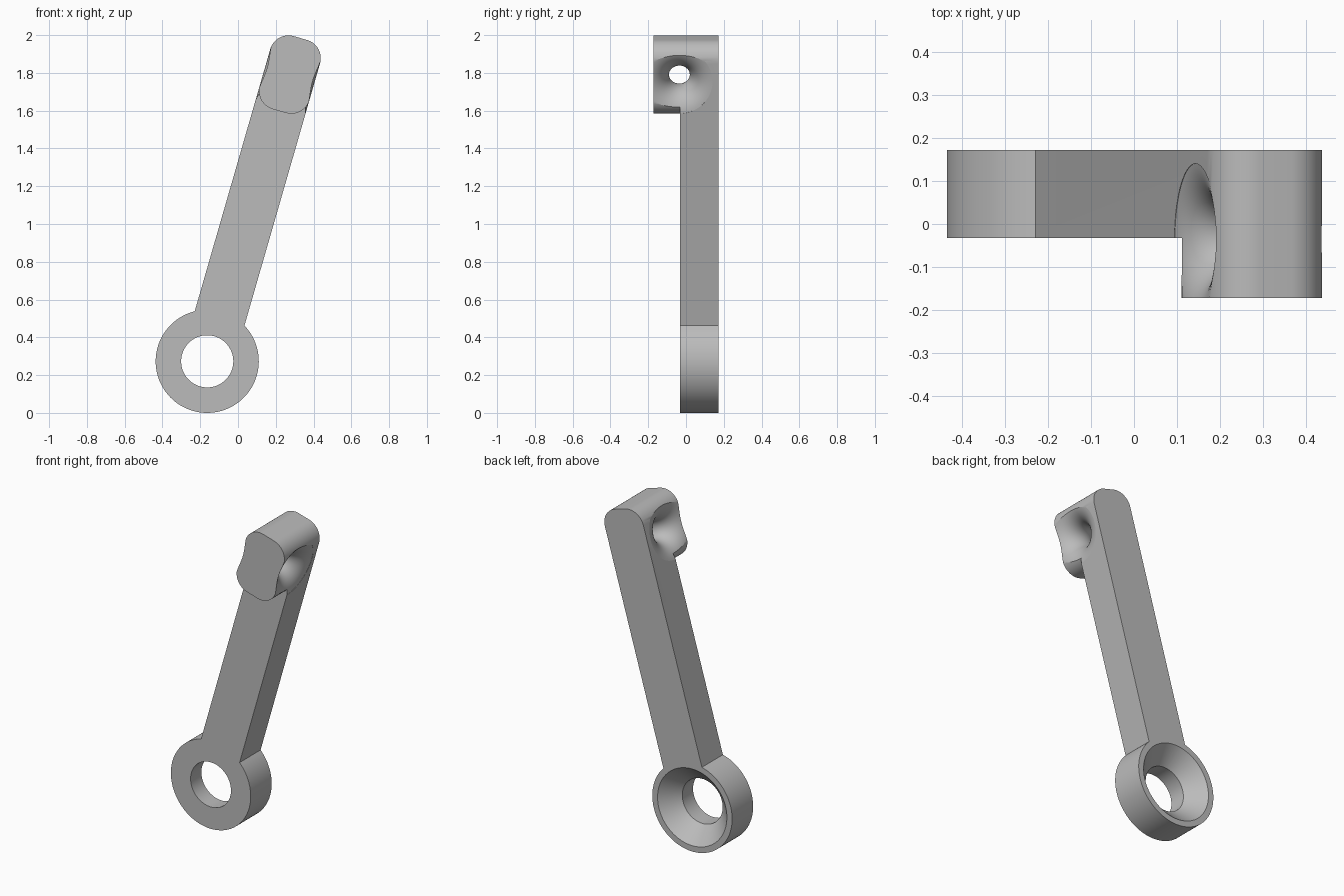
import bpy, bmesh
from math import sin, cos, pi, radians, atan2
from mathutils import Matrix, Vector

cube = bpy.data.objects.get("Cube")
if cube:
    bpy.data.objects.remove(cube)

# Main dimensions, with the lever's local axis running from the ring centre
TILT = atan2(0.277, 0.961)
CENTRE = Vector((-0.163, 0, 0.273))
HALF_W, RING_R, BORE_R = 0.137, 0.273, 0.138
BACK, STEP, FRONT = 0.172, -0.033, -0.172
HEAD_LOW, HEAD_TOP, CORNER = 1.379, 1.781, 0.1
PLACE = Matrix.Translation(CENTRE) @ Matrix.Rotation(TILT, 4, 'Y')

grey = bpy.data.materials.new("plain grey")
grey.use_nodes = True
colour = (0.5, 0.5, 0.5, 1)
grey.diffuse_color = colour
grey.node_tree.nodes["Principled BSDF"].inputs["Base Color"].default_value = colour


def finish(name, bm):
    bmesh.ops.remove_doubles(bm, verts=bm.verts, dist=1e-5)
    bmesh.ops.recalc_face_normals(bm, faces=bm.faces)
    mesh = bpy.data.meshes.new(name)
    bm.to_mesh(mesh)
    bm.free()
    mesh.transform(PLACE)
    mesh.materials.append(grey)
    obj = bpy.data.objects.new(name, mesh)
    bpy.context.collection.objects.link(obj)
    return obj


def extrude(name, outline, y0, y1):
    bm = bmesh.new()
    face = bm.faces.new([bm.verts.new((x, y0, z)) for x, z in outline])
    top = bmesh.ops.extrude_face_region(bm, geom=[face])["geom"]
    bmesh.ops.translate(bm, vec=(0, y1 - y0, 0),
                        verts=[v for v in top if isinstance(v, bmesh.types.BMVert)])
    return finish(name, bm)


def revolve(name, profile, centre, axis, steps=96):
    """Spin a closed-to-axis profile of points around an axis."""
    bm = bmesh.new()
    verts = [bm.verts.new(p) for p in profile]
    edges = [bm.edges.new(pair) for pair in zip(verts, verts[1:])]
    bmesh.ops.spin(bm, geom=verts + edges, cent=centre, axis=axis,
                   angle=2 * pi, steps=steps, use_merge=True)
    return finish(name, bm)


def combine(target, other, operation):
    mod = target.modifiers.new(operation.lower(), 'BOOLEAN')
    mod.operation, mod.object, mod.solver = operation, other, 'EXACT'
    bpy.context.view_layer.objects.active = target
    bpy.ops.object.modifier_apply(modifier=mod.name)
    bpy.data.objects.remove(other)


def rounded_outline(steps=16):
    points = []
    corners = [(1, HEAD_TOP - CORNER), (-1, HEAD_TOP - CORNER),
               (-1, HEAD_LOW + CORNER), (1, HEAD_LOW + CORNER)]
    for quarter, (side, z) in enumerate(corners):
        for i in range(steps + 1):
            a = (quarter + i / steps) * pi / 2
            points.append((side * (HALF_W - CORNER) + CORNER * cos(a), z + CORNER * sin(a)))
    return points


# Ring, arm and rounded head joined into one casting
lever = extrude("lever_arm", [(RING_R * cos(a), RING_R * sin(a)) for a in
                              [radians(i * 3.75) for i in range(96)]], STEP, BACK)
mid = (HEAD_LOW + HEAD_TOP) / 2
arm = extrude("arm", [(-HALF_W, 0.2), (HALF_W, 0.2), (HALF_W, mid), (-HALF_W, mid)], STEP, BACK)
head = extrude("head", rounded_outline(), FRONT, BACK)
combine(head, arm, 'UNION')
combine(lever, head, 'UNION')

# Bore with a conical countersink at the back
bore = [(0, STEP - 0.1), (BORE_R, STEP - 0.1), (BORE_R, BACK - 0.1),
        (0.237, BACK), (0.237, BACK + 0.1), (0, BACK + 0.1)]
combine(lever, revolve("bore_cutter", [(r, y, 0) for r, y in bore], (0, 0, 0), (0, 1, 0)),
        'DIFFERENCE')

# Flared cross hole through the head, narrowest at the middle
FLARE, REACH = 0.192, 1.45
arc = [REACH * (2 * i / 40 - 1) for i in range(41)]
flare = [(HALF_W * sin(a), FLARE - HALF_W * cos(a)) for a in arc]
flare = [(-0.3, 0), (-0.3, flare[0][1])] + flare + [(0.3, flare[-1][1]), (0.3, 0)]
hole_y = -0.035
combine(lever, revolve("hole_cutter", [(x, hole_y + r, mid) for x, r in flare],
                       (0, hole_y, mid), (1, 0, 0)), 'DIFFERENCE')

# Smooth curves with crisp edges
bpy.ops.object.select_all(action='DESELECT')
lever.select_set(True)
bpy.context.view_layer.objects.active = lever
bpy.ops.object.shade_smooth_by_angle(angle=radians(25))
